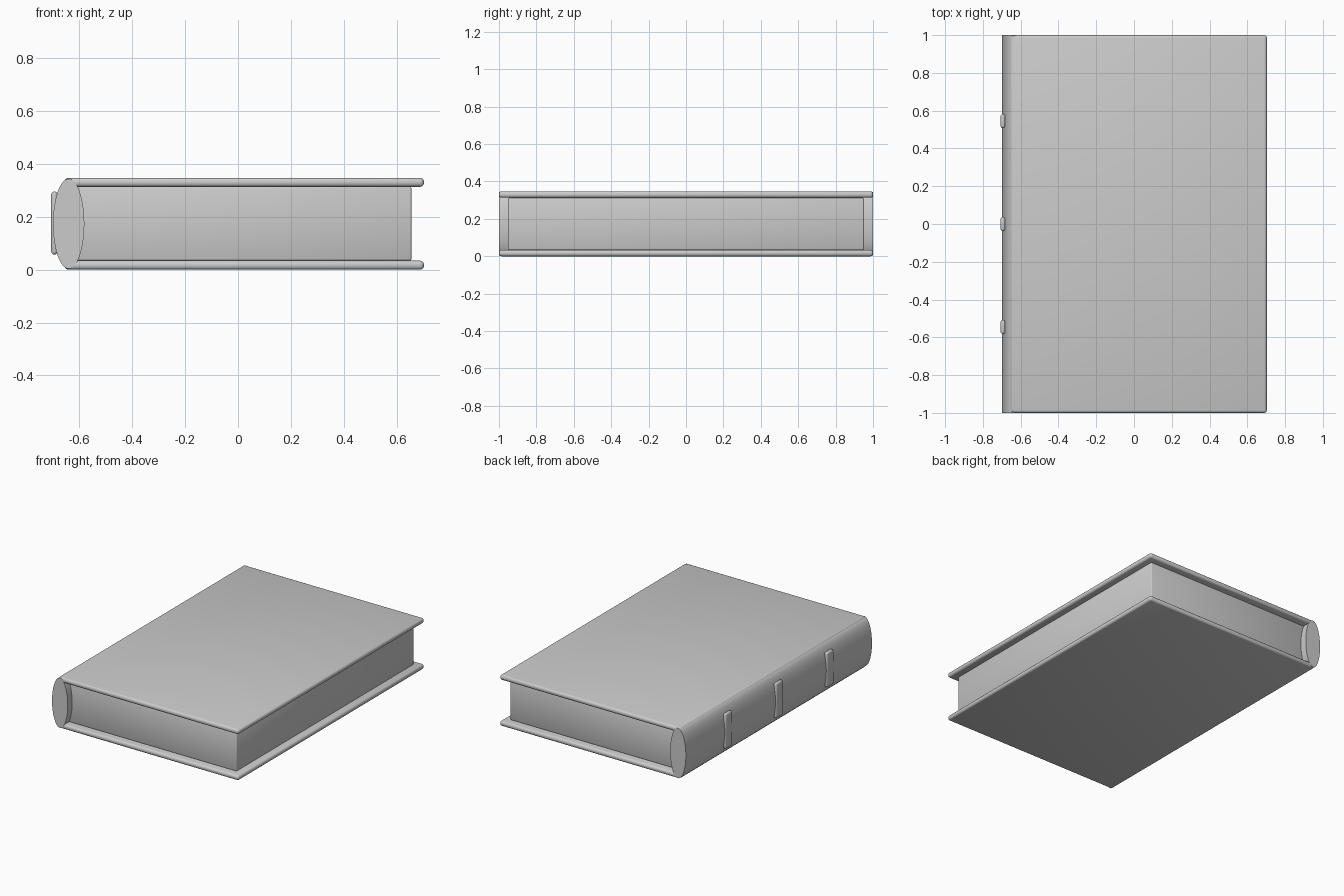
import bpy
import math

if "Cube" in bpy.data.objects:
    bpy.data.objects.remove(bpy.data.objects["Cube"])

grey = bpy.data.materials.new("plain_grey")
grey.diffuse_color = (0.6, 0.6, 0.6, 1)
grey.use_nodes = True
grey.node_tree.nodes["Principled BSDF"].inputs["Base Color"].default_value = grey.diffuse_color


def finish(ob, name, angle):
    ob.name = name
    ob.data.materials.append(grey)
    bpy.ops.object.shade_smooth_by_angle(angle=math.radians(angle))


def rounded_box(name, low, high, radius, segments=3):
    """Box between two corners with rounded edges."""
    centre = [(a + b) / 2 for a, b in zip(low, high)]
    bpy.ops.mesh.primitive_cube_add(size=1, location=centre)
    ob = bpy.context.object
    ob.scale = [b - a for a, b in zip(low, high)]
    bpy.ops.object.transform_apply(location=False, rotation=False, scale=True)
    bevel = ob.modifiers.new("rounding", 'BEVEL')
    bevel.width = radius
    bevel.segments = segments
    bpy.ops.object.modifier_apply(modifier="rounding")
    finish(ob, name, 50)


# Front and back boards
rounded_box("bottom_cover", (-0.655, -1, 0), (0.703, 1, 0.034), 0.014)
rounded_box("top_cover", (-0.655, -1, 0.313), (0.703, 1, 0.347), 0.014)

# Page block, set in from the boards
rounded_box("page_block", (-0.64, -0.952, 0.034), (0.656, 0.952, 0.313), 0.007, 2)

# Spine: flattened cylinder along the long side
bpy.ops.mesh.primitive_cylinder_add(vertices=64, radius=1, depth=2,
                                    location=(-0.64, 0, 0.1735),
                                    rotation=(math.pi / 2, 0, 0))
spine = bpy.context.object
spine.scale = (0.059, 0.17, 1)
bpy.ops.object.transform_apply(location=False, rotation=True, scale=True)
finish(spine, "spine", 40)

# Raised bands across the spine
for i, y in enumerate((-0.545, 0, 0.545)):
    rounded_box(f"spine_band_{i + 1}", (-0.706, y - 0.037, 0.057),
                (-0.682, y + 0.037, 0.295), 0.011)
